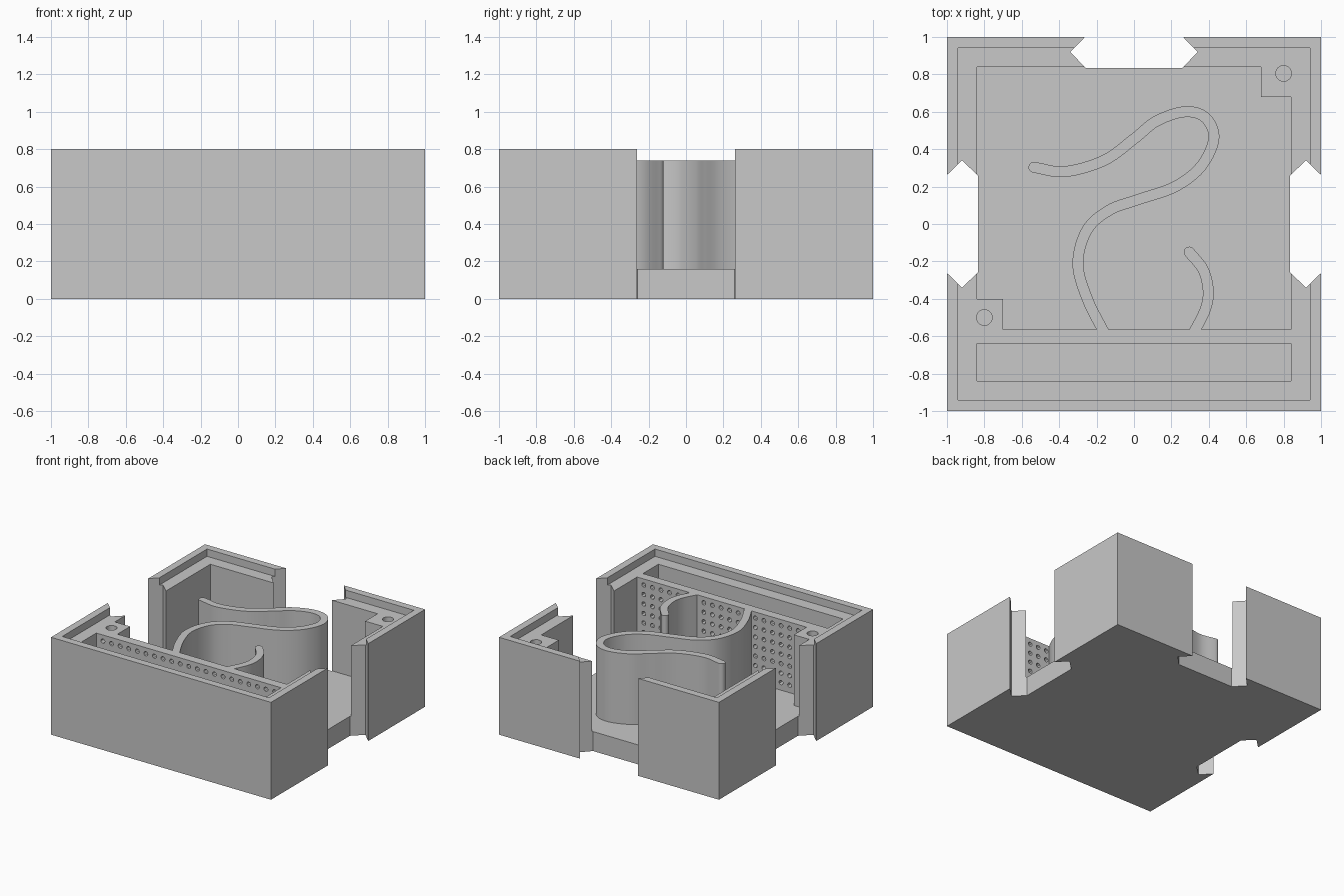
import bpy, bmesh, math
from mathutils import Vector

cube = bpy.data.objects.get("Cube")
if cube:
    bpy.data.objects.remove(cube, do_unlink=True)

FLOOR, LEDGE, TOP = 0.16, 0.74, 0.80

grey = bpy.data.materials.new("plain grey")
grey.use_nodes = True
grey.diffuse_color = (0.58, 0.58, 0.58, 1)
grey.node_tree.nodes["Principled BSDF"].inputs["Base Color"].default_value = grey.diffuse_color


def finish(name, bm):
    bmesh.ops.recalc_face_normals(bm, faces=bm.faces)
    mesh = bpy.data.meshes.new(name)
    bm.to_mesh(mesh)
    bm.free()
    mesh.materials.append(grey)
    obj = bpy.data.objects.new(name, mesh)
    bpy.context.collection.objects.link(obj)
    return obj


def prism(name, outline, z0, z1):
    bm = bmesh.new()
    face = bm.faces.new([bm.verts.new((x, y, z0)) for x, y in outline])
    ext = bmesh.ops.extrude_face_region(bm, geom=[face])
    verts = [v for v in ext["geom"] if isinstance(v, bmesh.types.BMVert)]
    bmesh.ops.translate(bm, verts=verts, vec=(0, 0, z1 - z0))
    return finish(name, bm)


def rect(x0, x1, y0, y1):
    return [(x0, y0), (x1, y0), (x1, y1), (x0, y1)]


def circle(cx, cy, r, n=24):
    return [(cx + r * math.cos(math.tau * i / n), cy + r * math.sin(math.tau * i / n))
            for i in range(n)]


def cut(target, cutter):
    mod = target.modifiers.new("cut", 'BOOLEAN')
    mod.operation, mod.solver, mod.object = 'DIFFERENCE', 'EXACT', cutter
    bpy.context.view_layer.objects.active = target
    bpy.ops.object.modifier_apply(modifier=mod.name)
    bpy.data.objects.remove(cutter, do_unlink=True)


def smooth(obj):
    bpy.ops.object.select_all(action='DESELECT')
    obj.select_set(True)
    bpy.context.view_layer.objects.active = obj
    bpy.ops.object.shade_smooth_by_angle(angle=math.radians(30))


# Box with lid recess, main chamber with two corner posts, and front trough
box = prism("box_body", rect(-1, 1, -1, 1), 0, TOP)
cut(box, prism("lid_recess", rect(-0.94, 0.94, -0.94, 0.94), LEDGE, 1))
chamber = [(-0.70, -0.565), (0.84, -0.565), (0.84, 0.68), (0.68, 0.68),
           (0.68, 0.84), (-0.84, 0.84), (-0.84, -0.40), (-0.70, -0.40)]
cut(box, prism("chamber", chamber, FLOOR, 0.9))
cut(box, prism("trough", rect(-0.84, 0.84, -0.84, -0.64), FLOOR, 0.9))

# Dovetail doorways on the back and both sides
half = [(0.262, 1.1), (0.262, 1.0), (0.34, 0.92), (0.26, 0.835)]
doorway = half + [(-x, y) for x, y in reversed(half)]
for turn in (lambda x, y: (x, y), lambda x, y: (y, x), lambda x, y: (-y, x)):
    cut(box, prism("doorway", [turn(x, y) for x, y in doorway], -0.1, 1))

# Screw holes in the corner posts
for x, y in ((0.80, 0.805), (-0.80, -0.50)):
    cut(box, prism("screw_hole", circle(x, y, 0.042), 0.4, 0.9))

# Perforations in the wall between trough and chamber
bm = bmesh.new()
COLS, ROWS, STEP = 21, 7, 0.078
for col in range(COLS):
    for row in range(ROWS):
        x, z = (col - (COLS - 1) / 2) * STEP, 0.69 - row * STEP
        ring = [bm.verts.new((px, -0.67, pz)) for px, pz in circle(x, z, 0.018, 12)]
        face = bm.faces.new(ring)
        ext = bmesh.ops.extrude_face_region(bm, geom=[face])
        verts = [v for v in ext["geom"] if isinstance(v, bmesh.types.BMVert)]
        bmesh.ops.translate(bm, verts=verts, vec=(0, 0.13, 0))
cut(box, finish("perforations", bm))
smooth(box)


def spline(points, steps=10):
    pts = [Vector(p) for p in points]
    pts = [2 * pts[0] - pts[1]] + pts + [2 * pts[-1] - pts[-2]]
    out = []
    for a, b, c, d in zip(pts, pts[1:], pts[2:], pts[3:]):
        for i in range(steps):
            t = i / steps
            out.append(0.5 * (2 * b + (c - a) * t + (2 * a - 5 * b + 4 * c - d) * t ** 2
                              + (3 * b - a - 3 * c + d) * t ** 3))
    return out + [pts[-2]]


def curved_wall(name, points, width=0.058):
    # Offset the centre line to both sides and round off the free end
    path = spline(points)
    left, right = [], []
    for i, p in enumerate(path):
        d = (path[min(i + 1, len(path) - 1)] - path[max(i - 1, 0)]).normalized()
        n = Vector((-d.y, d.x)) * width / 2
        left.append(p + n)
        right.append(p - n)
    cap = [p + n * math.cos(a) + d * (width / 2) * math.sin(a)
           for a in (math.pi * k / 8 for k in range(1, 8))]
    smooth(prism(name, left + cap + right[::-1], FLOOR - 0.01, LEDGE))


# Curved partitions standing on the chamber floor
curved_wall("serpentine_wall", [
    (-0.16, -0.58), (-0.25, -0.40), (-0.30, -0.21), (-0.25, -0.03), (-0.13, 0.075),
    (0.02, 0.13), (0.22, 0.20), (0.36, 0.31), (0.427, 0.46), (0.38, 0.57),
    (0.27, 0.60), (0.12, 0.55), (0.0, 0.455), (-0.16, 0.34), (-0.37, 0.28), (-0.535, 0.303)])
curved_wall("hook_wall", [
    (0.32, -0.58), (0.38, -0.46), (0.397, -0.36), (0.37, -0.245), (0.295, -0.15)])
